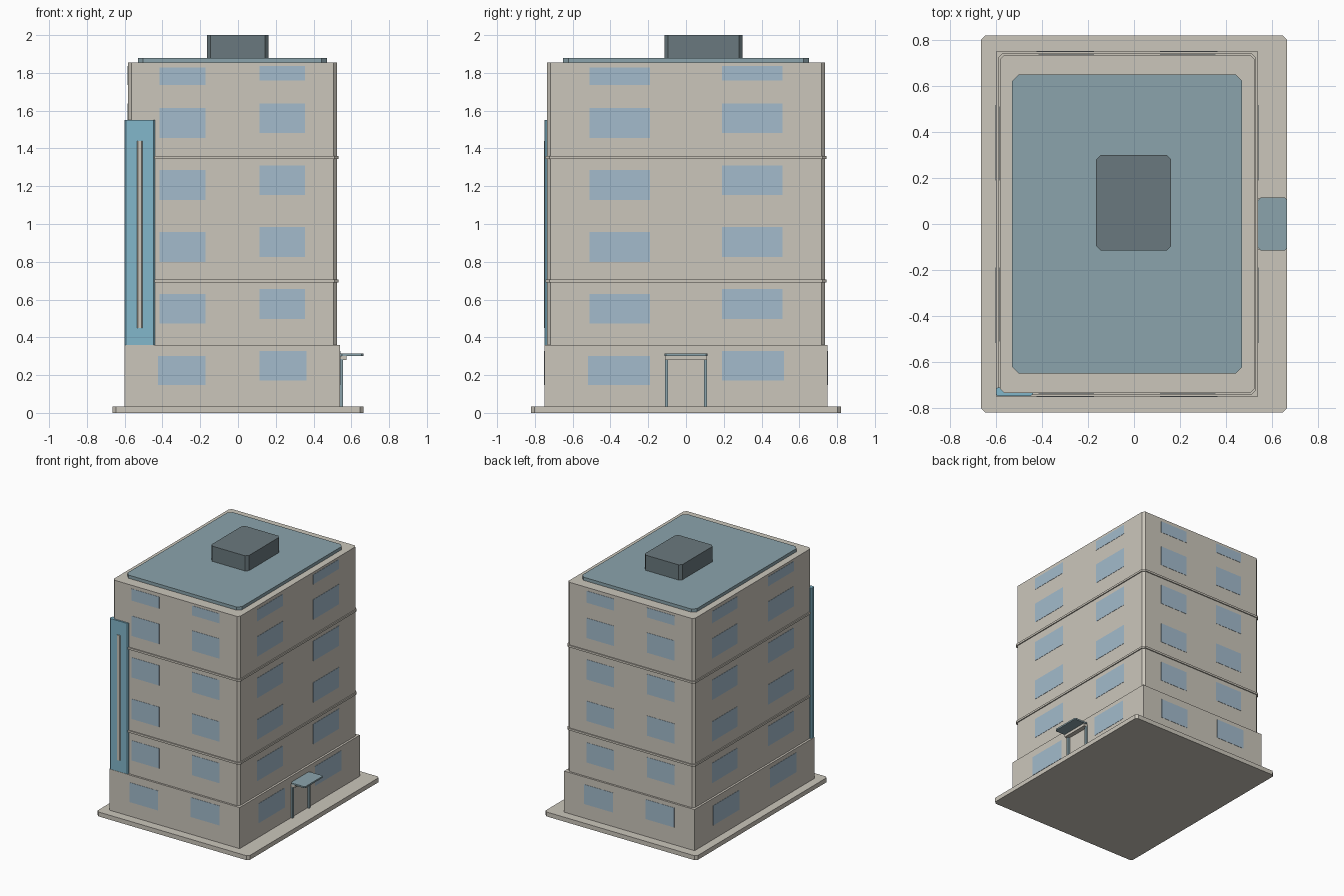
import bpy, bmesh
from mathutils import Matrix, Vector
from math import pi

if "Cube" in bpy.data.objects:
    bpy.data.objects.remove(bpy.data.objects["Cube"])


def material(name, rgb):
    lin = [((c / 255 + 0.055) / 1.055) ** 2.4 for c in rgb] + [1]
    m = bpy.data.materials.new(name)
    m.use_nodes = True
    m.diffuse_color = lin
    m.node_tree.nodes["Principled BSDF"].inputs["Base Color"].default_value = lin
    return m


STONE = material("stone", (203, 198, 187))
GLASS = material("window_glass", (163, 187, 204))
BLUE = material("blue_panel", (130, 183, 203))
ROOF = material("roof_blue_grey", (139, 164, 172))
DARK = material("dark_grey", (106, 121, 126))


def block(name, mat, x, y, z, chamfer=0):
    """Box from three ranges, with optional chamfered vertical edges."""
    bm = bmesh.new()
    bmesh.ops.create_cube(bm, size=1)
    for v in bm.verts:
        v.co = [lo + (c + 0.5) * (hi - lo) for c, (lo, hi) in zip(v.co, (x, y, z))]
    if chamfer:
        upright = [e for e in bm.edges
                   if abs(e.verts[0].co.z - e.verts[1].co.z) > 0.001]
        bmesh.ops.bevel(bm, geom=upright, offset=chamfer, segments=1,
                        profile=0.5, affect='EDGES')
    bmesh.ops.recalc_face_normals(bm, faces=bm.faces)
    me = bpy.data.meshes.new(name)
    bm.to_mesh(me)
    bm.free()
    me.materials.append(mat)
    ob = bpy.data.objects.new(name, me)
    bpy.context.collection.objects.link(ob)
    return ob


# Ground slab, ground floor and tower
MID = -0.03
block("ground_slab", STONE, (-0.665, 0.665), (-0.82, 0.82), (0, 0.035), 0.018)
block("ground_floor", STONE, (-0.60, 0.54), (-0.75, 0.75), (0.035, 0.36))
block("tower", STONE, (-0.583, 0.523), (-0.735, 0.735), (0.36, 1.855), 0.018)
for i, z in enumerate((0.697, 1.353)):
    block(f"floor_ledge_{i + 1}", STONE, (-0.591, 0.531), (-0.743, 0.743),
          (z - 0.008, z + 0.008), 0.02)

# Roof deck and plant room
block("roof_deck", ROOF, (-0.53, 0.47), (-0.65, 0.65), (1.855, 1.88), 0.028)
block("roof_plant_room", DARK, (-0.165, 0.162), (-0.115, 0.30), (1.88, 2.0), 0.02)

# Tall corner panel with its light bar
block("corner_panel", BLUE, (-0.60, -0.44), (-0.748, -0.71), (0.36, 1.55), 0.008)
block("corner_panel_bar", STONE, (-0.535, -0.505), (-0.753, -0.74), (0.45, 1.44), 0.005)

# Entrance: posts, lintel and canopy
for side, s in (("front", -1), ("back", 1)):
    block(f"entrance_post_{side}", ROOF, (0.54, 0.556),
          sorted((s * 0.094, s * 0.111)), (0.035, 0.285))
block("entrance_lintel", STONE, (0.54, 0.575), (-0.111, 0.111), (0.28, 0.302))
block("entrance_canopy", ROOF, (0.54, 0.665), (-0.115, 0.115), (0.302, 0.314), 0.01)

# Windows: two columns on every side, the right-hand one slightly higher
rows = [(0.147, 0.302)] + [(0.472 + 0.328 * i, 0.63 + 0.328 * i) for i in range(4)]
rows.append((1.735, 1.828))


def window_side(name, turn, depth_low, depth_high, inner, outer):
    spin = Matrix.Translation((MID if turn % 2 == 0 else 0, 0, 0))
    if turn % 2:
        spin = Matrix.Translation((MID, 0, 0))
    spin = spin @ Matrix.Rotation(turn * pi / 2, 4, 'Z')
    for r, (lo, hi) in enumerate(rows):
        depth = depth_high if r else depth_low
        wide = outer if r else outer + 0.008
        for col, s in (("left", -1), ("right", 1)):
            lift = 0.025 if s > 0 else 0
            top = min(hi + lift, 1.836)
            ob = block(f"{name}_window_{col}_{r + 1}", GLASS,
                       sorted((s * inner, s * wide)),
                       (-depth - 0.002, -depth + 0.002), (lo + lift, top))
            ob.data.transform(spin)


for turn, name in enumerate(("front", "left", "back", "right")):
    if turn % 2 == 0:
        window_side(name, turn, 0.75, 0.735, 0.143, 0.385)
    else:
        window_side(name, turn, 0.57, 0.553, 0.19, 0.51)
